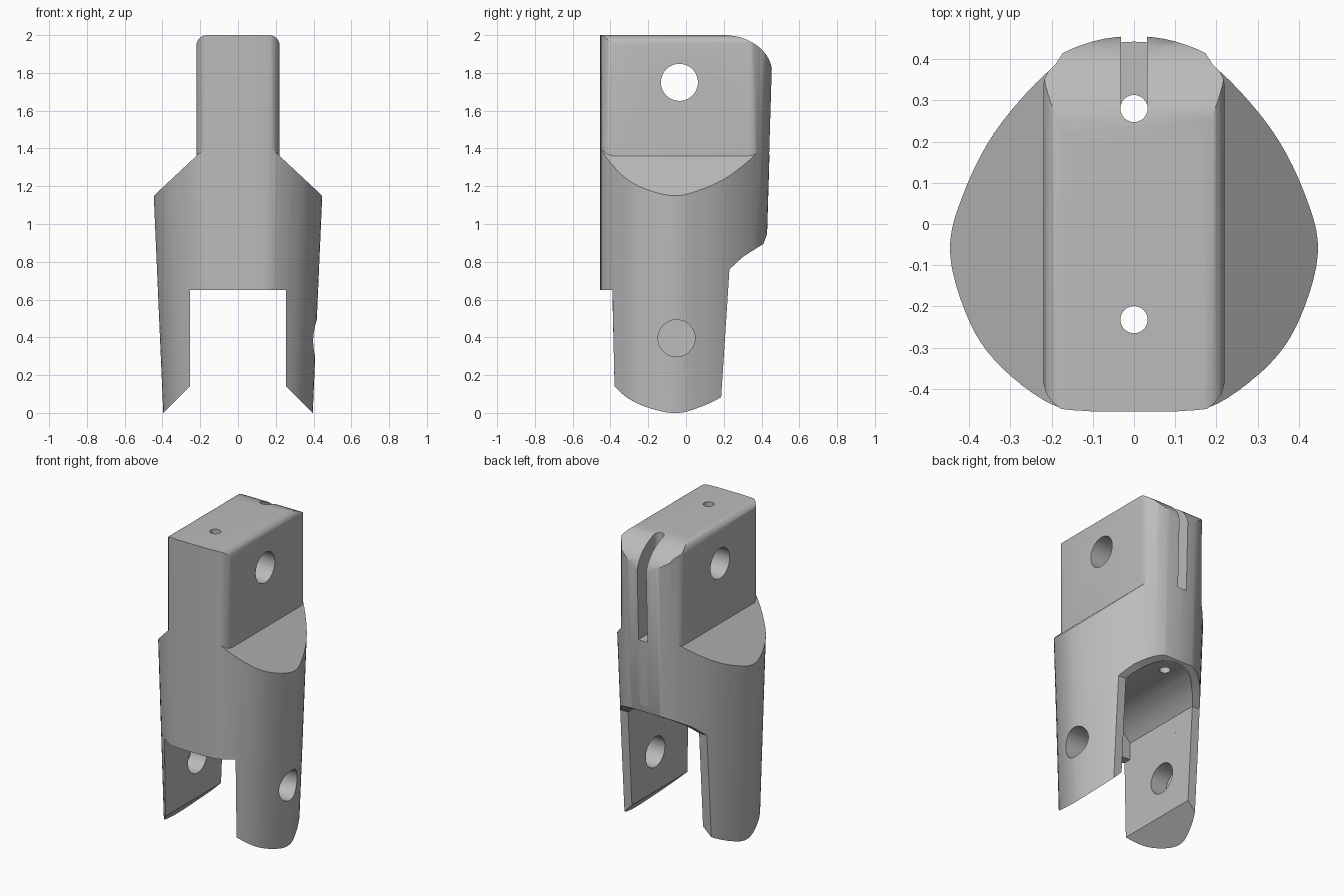
import bpy, bmesh, math

if "Cube" in bpy.data.objects:
    bpy.data.objects.remove(bpy.data.objects["Cube"], do_unlink=True)

grey = bpy.data.materials.new("plain grey")
grey.use_nodes = True
COLOUR = (0.5, 0.5, 0.5, 1)
grey.diffuse_color = COLOUR
grey.node_tree.nodes["Principled BSDF"].inputs["Base Color"].default_value = COLOUR


def loft(name, lower, upper):
    """Closed solid between two matching rings of 3D points."""
    bm = bmesh.new()
    a = [bm.verts.new(p) for p in lower]
    b = [bm.verts.new(p) for p in upper]
    n = len(a)
    for i in range(n):
        j = (i + 1) % n
        bm.faces.new((a[i], a[j], b[j], b[i]))
    bm.faces.new(a[::-1])
    bm.faces.new(b)
    bmesh.ops.recalc_face_normals(bm, faces=bm.faces[:])
    mesh = bpy.data.meshes.new(name)
    bm.to_mesh(mesh)
    bm.free()
    mesh.materials.append(grey)
    obj = bpy.data.objects.new(name, mesh)
    bpy.context.collection.objects.link(obj)
    return obj


def prism(name, pts, axis, lo, hi):
    """Extrude a 2D outline along x, y or z."""
    place = {"x": lambda p, d: (d, p[0], p[1]),
             "y": lambda p, d: (p[0], d, p[1]),
             "z": lambda p, d: (p[0], p[1], d)}[axis]
    return loft(name, [place(p, lo) for p in pts], [place(p, hi) for p in pts])


def arc(cx, cy, rx, ry, start, end, n):
    angles = [math.radians(start + (end - start) * i / n) for i in range(n + 1)]
    return [(cx + rx * math.cos(t), cy + ry * math.sin(t)) for t in angles]


def rod(name, cx, cy, r, axis, lo, hi, n=48):
    return prism(name, arc(cx, cy, r, r, 0, 360, n)[:-1], axis, lo, hi)


def mirrored(half):
    """Close a right-hand outline with its left-hand copy."""
    return half + [(-x, y) for x, y in reversed(half) if x > 1e-6]


def combine(obj, tool, operation="DIFFERENCE"):
    mod = obj.modifiers.new("cut", "BOOLEAN")
    mod.operation = operation
    mod.solver = "EXACT"
    mod.object = tool
    bpy.context.view_layer.objects.active = obj
    bpy.ops.object.modifier_apply(modifier=mod.name)
    bpy.data.objects.remove(tool, do_unlink=True)


def spline(pts, steps):
    """Smooth curve through the points."""
    out = []
    ext = [(-pts[1][0], pts[1][1])] + pts + [(-pts[-2][0], pts[-2][1])]
    for p0, p1, p2, p3 in zip(ext, ext[1:], ext[2:], ext[3:]):
        for s in range(steps):
            t = s / steps
            out.append(tuple(
                0.5 * (2 * b + (c - a) * t + (2 * a - 5 * b + 4 * c - d) * t * t
                       + (3 * b - a - 3 * c + d) * t ** 3)
                for a, b, c, d in zip(p0, p1, p2, p3)))
    return out + [pts[-1]]


# Egg-shaped body, tapering downwards
egg = mirrored([(x, max(y, -0.455)) for x, y in spline(
    [(0, .455), (.11, .435), (.21, .375), (.335, .23), (.415, .07), (.446, -.07),
     (.40, -.23), (.325, -.34), (.20, -.435), (.10, -.454), (0, -.455)], 5)])


def section(z):
    wide = 1 + (z - 1.15) * 0.098
    back = 1 + (z - 1.8) * 0.066
    return [(x * wide, y * back if y > 0 else y, z) for x, y in egg]


body = loft("finger_segment", section(-0.1), section(2.1))

# Front outline: rounded top, slanted feet and the gap between the legs
combine(body, prism("front_outline", mirrored(
    arc(.165, 1.945, .055, .055, 90, 5, 8)
    + [(.23, 1.9), (.6, 1.8), (.6, -.205), (.255, .14), (.255, .65)]),
    "y", -1, 1), "INTERSECT")

# Sloping shoulders beside the narrow upper knuckle
knuckle = mirrored([(.15, .45), (.19, .388), (.209, .368), (.218, .35), (.22, .33),
                    (.22, -.385), (.212, -.413), (.195, -.434), (.15, -.47)])
for side in (1, -1):
    block = prism("shoulder_cut", [(side * x, z) for x, z in
                  ((.6, 1.006), (.15, 1.426), (.15, 2.3), (.6, 2.3))], "y", -.8, .8)
    combine(block, prism("knuckle_outline", knuckle, "z", .8, 2.5))
    combine(body, block)

# Rounded back of the knuckle
combine(body, prism("back_round", arc(.2, 1.8, .256, .2, 90, 0, 14)
                    + [(.7, 1.8), (.7, 2.3), (.2, 2.3)], "x", -1, 1))

# Back of the legs and curved rear underside
combine(body, prism("rear_cut", [
    (.168, -.2), (.23, .76), (.30, .825), (.37, .87), (.41, .895), (.427, .94),
    (.44, 1.02), (.7, 1.02), (.7, -.2)], "x", -1, 1))

# Arched cavity behind the front lip
combine(body, prism("arched_cavity", [(.255, .6)]
                    + arc(0, .575, .315, .315, 36, 144, 16) + [(-.255, .6)],
                    "y", -.34, .8))

# Hinge holes: the lower one stops inside the left-hand leg
combine(body, rod("upper_pin_hole", -.035, 1.75, .098, "x", -1, 1))
combine(body, rod("lower_pin_hole", -.05, .395, .098, "x", -.37, 1))

# Cord holes and the rear cord groove
for y in (-.232, .28):
    combine(body, rod("cord_hole", 0, y, .033, "z", .6, 2.3, 24))
combine(body, prism("cord_groove", [(-.032, .28), (.032, .28), (.032, .8), (-.032, .8)],
                    "z", 1.37, 2.3))

bpy.ops.object.select_all(action="DESELECT")
body.select_set(True)
bpy.context.view_layer.objects.active = body
bpy.ops.object.shade_smooth_by_angle(angle=math.radians(30))
